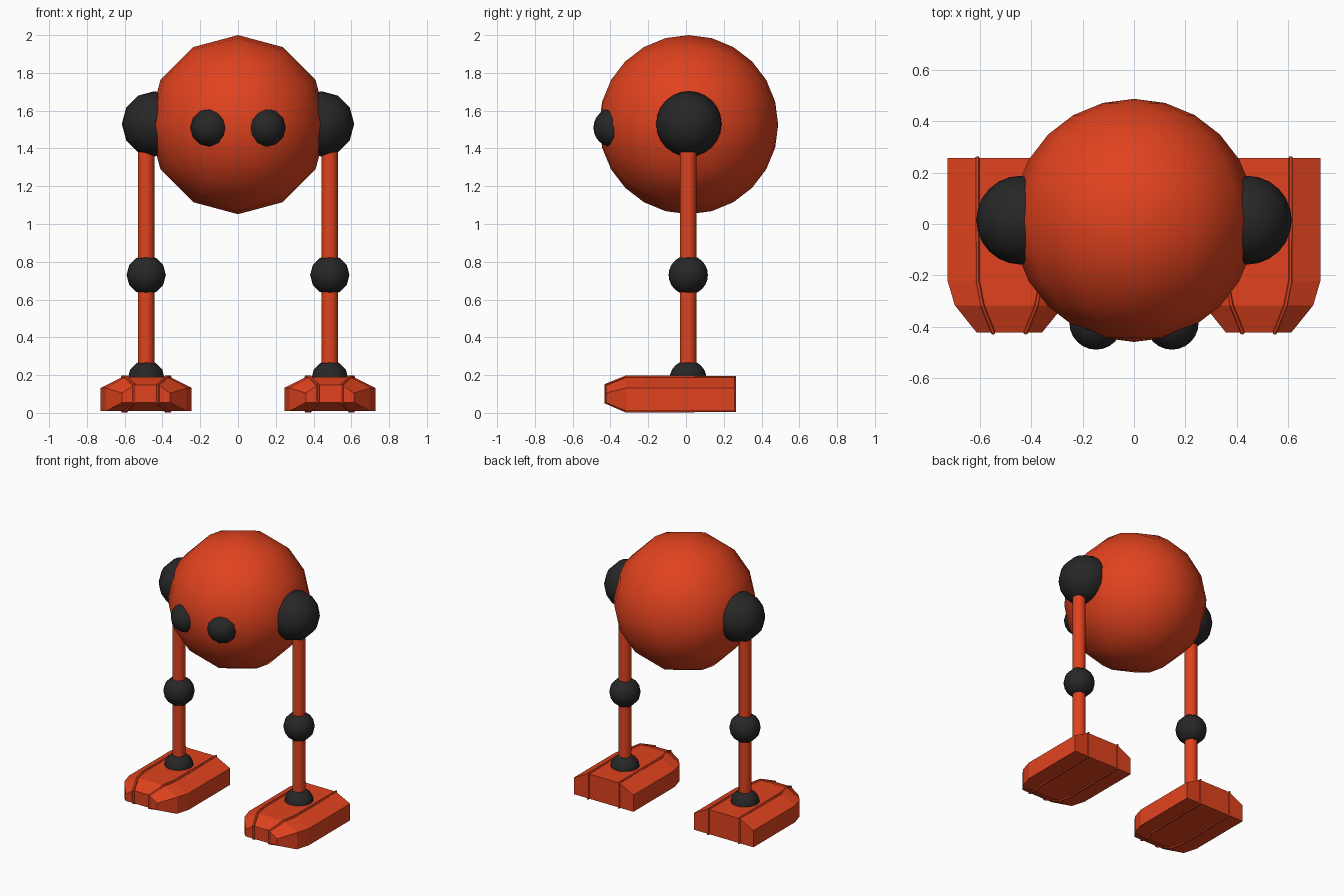
import bpy, bmesh, math

if "Cube" in bpy.data.objects:
    bpy.data.objects.remove(bpy.data.objects["Cube"])


def material(name, color):
    m = bpy.data.materials.new(name)
    m.diffuse_color = color
    m.use_nodes = True
    m.node_tree.nodes["Principled BSDF"].inputs["Base Color"].default_value = m.diffuse_color
    return m


RED = material("red_paint", (0.75, 0.055, 0.013, 1))
BLACK = material("black_rubber", (0.02, 0.02, 0.02, 1))
Y0 = 0.014      # centre line of body and legs
LEG_X = 0.486


def ball(name, loc, radius, mat):
    # 12-sided sphere with its poles along y
    bpy.ops.mesh.primitive_uv_sphere_add(segments=12, ring_count=12, radius=radius,
                                         location=loc, rotation=(math.pi / 2, 0, 0))
    ob = bpy.context.object
    ob.name = name
    ob.data.materials.append(mat)
    bpy.ops.object.shade_smooth()
    return ob


def rod(name, x, z0, z1, radius):
    bpy.ops.mesh.primitive_cylinder_add(vertices=12, radius=radius, depth=z1 - z0,
                                        location=(x, Y0 - 0.003, (z0 + z1) / 2))
    ob = bpy.context.object
    ob.name = name
    ob.data.materials.append(RED)
    bpy.ops.object.shade_smooth_by_angle(angle=math.radians(40))


# foot sections: y, half width, ridge half width, bottom z, side z, top z
SECTIONS = [
    (0.258, 0.241, 0.125, 0.010, 0.132, 0.190),
    (-0.222, 0.241, 0.125, 0.010, 0.132, 0.190),
    (-0.317, 0.213, 0.106, 0.010, 0.132, 0.190),
    (-0.424, 0.127, 0.063, 0.055, 0.105, 0.148),
]


def foot(name, cx):
    # lofted hexagonal block with a tapered toe
    bm = bmesh.new()
    rings = []
    for y, w, r, b, s, t in SECTIONS:
        pts = [(-w, b), (w, b), (w, s), (r, t), (-r, t), (-w, s)]
        rings.append([bm.verts.new((cx + x, y, z)) for x, z in pts])
    for a, c in zip(rings, rings[1:]):
        for i in range(6):
            j = (i + 1) % 6
            bm.faces.new((a[i], a[j], c[j], c[i]))
    bm.faces.new(rings[0])
    bm.faces.new(rings[-1])
    bmesh.ops.recalc_face_normals(bm, faces=bm.faces)
    me = bpy.data.meshes.new(name)
    bm.to_mesh(me)
    bm.free()
    me.materials.append(RED)
    bpy.context.collection.objects.link(bpy.data.objects.new(name, me))


def ridge(name, cx, side):
    # thin bead running all the way round the foot
    path = [(cx + side * r, y, t) for y, w, r, b, s, t in SECTIONS]
    path += [(cx + side * r, y, b) for y, w, r, b, s, t in reversed(SECTIONS)]
    cu = bpy.data.curves.new(name, 'CURVE')
    cu.dimensions = '3D'
    cu.bevel_depth = 0.009
    cu.bevel_resolution = 1
    sp = cu.splines.new('POLY')
    sp.points.add(len(path) - 1)
    for p, co in zip(sp.points, path):
        p.co = (*co, 1)
    sp.use_cyclic_u = True
    sp.use_smooth = False
    cu.materials.append(RED)
    bpy.context.collection.objects.link(bpy.data.objects.new(name, cu))


# round body
ball("body", (0, Y0, 1.526), 0.474, RED)

for label, s in (("left", -1), ("right", 1)):
    x = s * LEG_X
    # eyes and joints
    ball(label + "_eye", (s * 0.148, -0.386, 1.51), 0.104, BLACK)
    ball(label + "_hip_joint", (s * 0.442, Y0 + 0.001, 1.53), 0.173, BLACK)
    ball(label + "_knee_joint", (x, Y0 - 0.002, 0.73), 0.104, BLACK)
    ball(label + "_ankle_joint", (x, Y0 - 0.003, 0.18), 0.098, BLACK)
    # leg rods
    rod(label + "_upper_leg", x, 0.73, 1.50, 0.044)
    rod(label + "_lower_leg", x, 0.18, 0.73, 0.044)
    # foot with two beads
    foot(label + "_foot", x)
    for side, tag in ((-1, "a"), (1, "b")):
        ridge(label + "_foot_ridge_" + tag, x, side)
